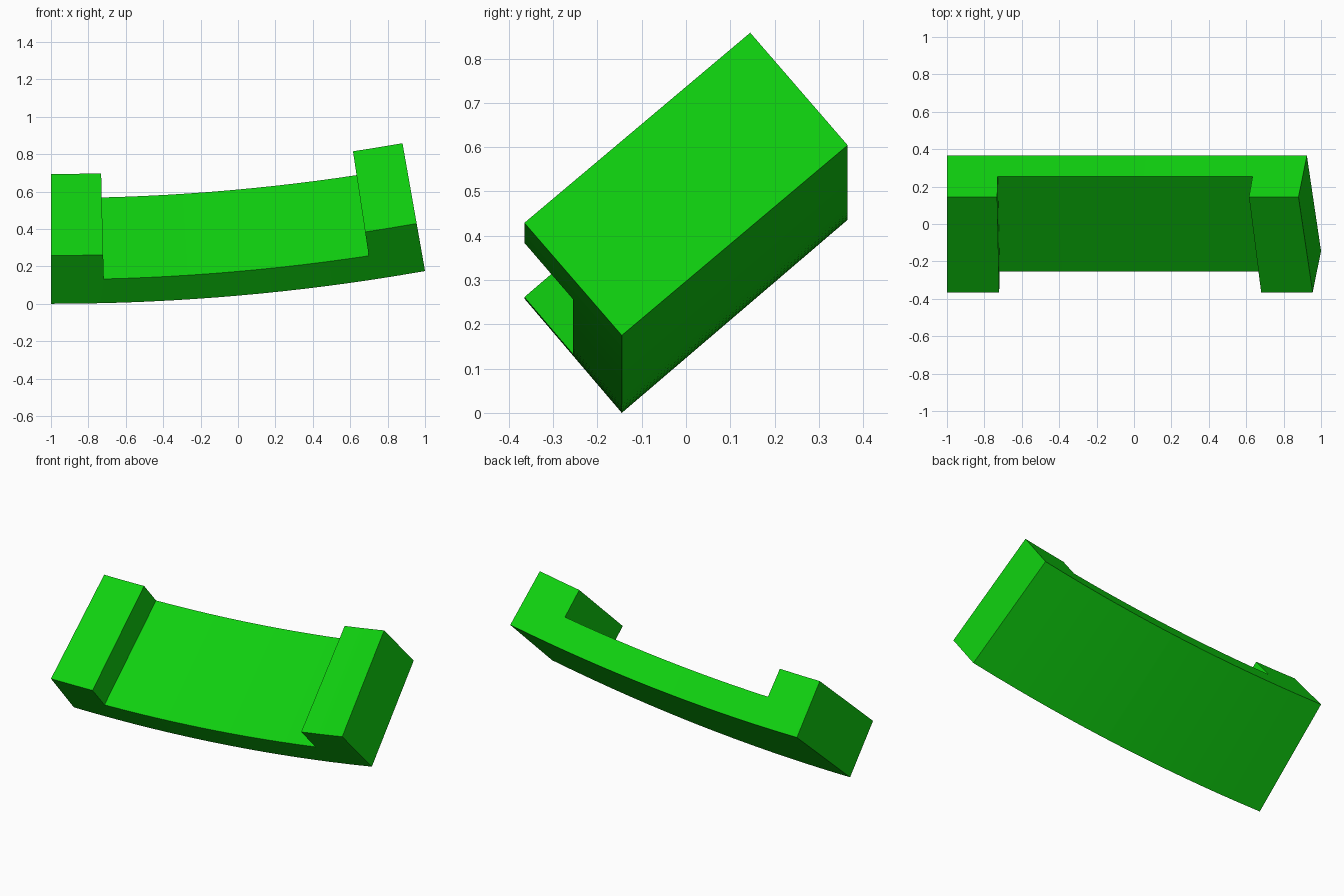
import bpy, bmesh, math
from mathutils import Vector

if "Cube" in bpy.data.objects:
    bpy.data.objects.remove(bpy.data.objects["Cube"], do_unlink=True)

# Bright green material
green = bpy.data.materials.new("bright_green")
green.use_nodes = True
colour = (0.005, 0.645, 0.005, 1.0)
green.diffuse_color = colour
bsdf = green.node_tree.nodes["Principled BSDF"]
bsdf.inputs["Base Color"].default_value = colour
bsdf.inputs["Roughness"].default_value = 0.7

# Tilted cross-section: corner plus thickness and depth directions in (y, z)
CORNER = Vector((-0.145, 0.0))
THICK = Vector((-0.22, 0.258))
DEPTH = Vector((0.51, 0.436))

# The whole piece bends upward along an arc towards +x
BEND = math.radians(10)
RADIUS = 2 / math.sin(BEND)
BLOCK = math.radians(1.42)      # arc taken up by each raised end block
END_STEPS, MID_STEPS = 2, 12


def bent(angle, thick, depth):
    """Point of the bent bar at an arc angle and cross-section position."""
    y, z = CORNER + THICK * thick + DEPTH * depth
    r = RADIUS - z
    return (-1 + r * math.sin(angle), y, RADIUS - r * math.cos(angle))


# Arc stations: end block, recessed middle, end block
angles = [BLOCK * i / END_STEPS for i in range(END_STEPS)]
angles += [BLOCK + (BEND - 2 * BLOCK) * i / MID_STEPS for i in range(MID_STEPS)]
angles += [BEND - BLOCK + BLOCK * i / END_STEPS for i in range(END_STEPS + 1)]
steps = len(angles) - 1

# Cells of the bar: full-length base plus a second layer at both ends
cells = [(i, 0) for i in range(steps)]
cells += [(i, 1) for i in range(steps) if i < END_STEPS or i >= steps - END_STEPS]

# Keep only the outer faces of the cells
outer = {}
for i, k in cells:
    c = [(i + a, k + b, d) for a in (0, 1) for b in (0, 1) for d in (0, 1)]
    for quad in ((0, 1, 3, 2), (4, 6, 7, 5), (0, 4, 5, 1),
                 (2, 3, 7, 6), (0, 2, 6, 4), (1, 5, 7, 3)):
        face = [c[q] for q in quad]
        key = frozenset(face)
        if key in outer:
            del outer[key]
        else:
            outer[key] = face

bm = bmesh.new()
verts = {}
for face in outer.values():
    for p in face:
        if p not in verts:
            verts[p] = bm.verts.new(bent(angles[p[0]], p[1] / 2, p[2]))
    bm.faces.new([verts[p] for p in face])
bmesh.ops.recalc_face_normals(bm, faces=bm.faces[:])

mesh = bpy.data.meshes.new("curved_bracket")
bm.to_mesh(mesh)
bm.free()
mesh.materials.append(green)
bracket = bpy.data.objects.new("curved_bracket", mesh)
bpy.context.collection.objects.link(bracket)

# Smooth along the bend, sharp at the corners
bpy.ops.object.select_all(action='DESELECT')
bracket.select_set(True)
bpy.context.view_layer.objects.active = bracket
bpy.ops.object.shade_smooth_by_angle(angle=math.radians(30))
